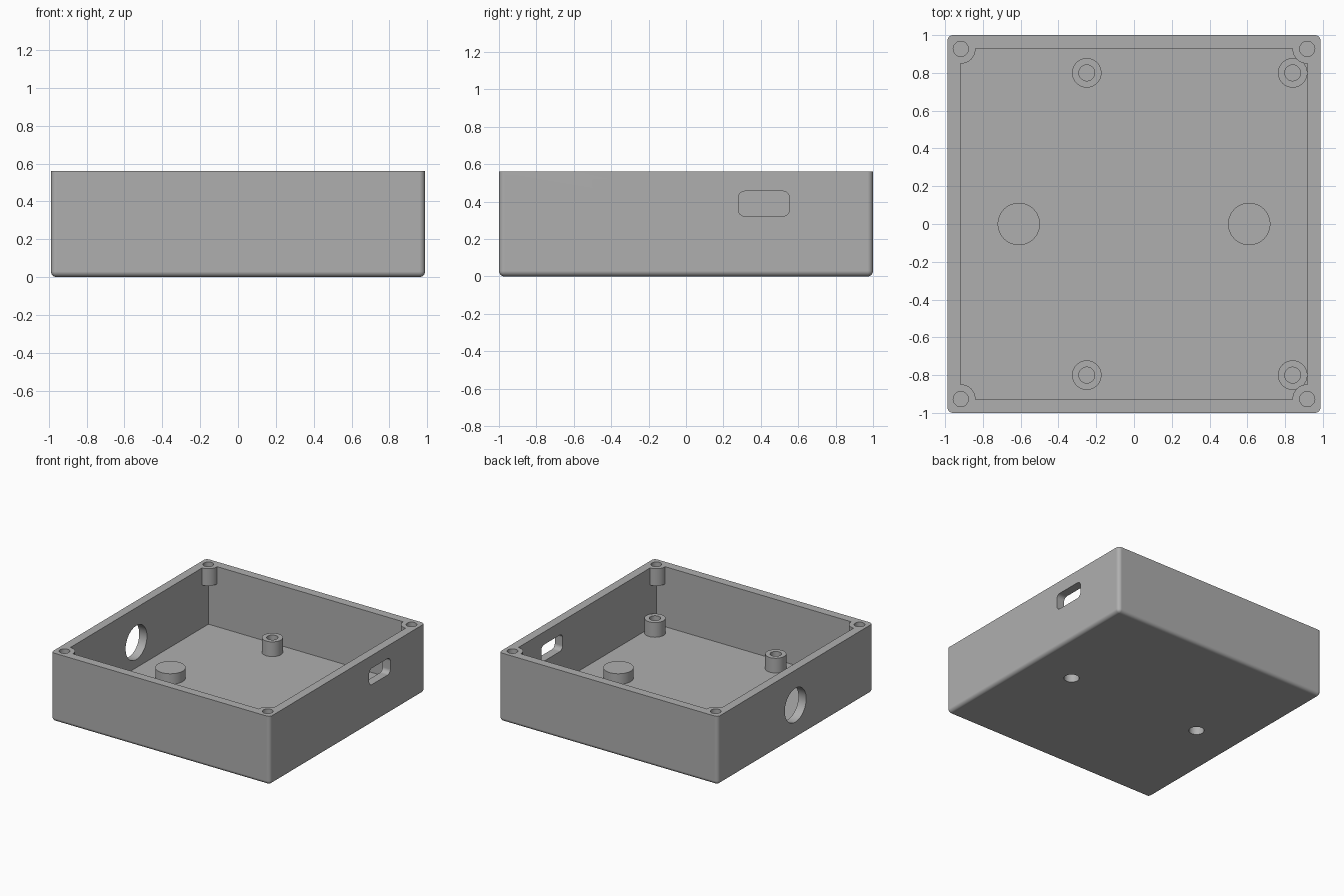
import bpy, bmesh, math
from mathutils import Matrix

if "Cube" in bpy.data.objects:
    bpy.data.objects.remove(bpy.data.objects["Cube"], do_unlink=True)

HX, HY, H = 0.988, 1.0, 0.56     # outer half sizes and height
WALL, FLOOR = 0.07, 0.07
FILLET = 0.03

grey = bpy.data.materials.new("case grey")
grey.use_nodes = True
grey.diffuse_color = (0.43, 0.43, 0.43, 1)
grey.node_tree.nodes["Principled BSDF"].inputs["Base Color"].default_value = grey.diffuse_color


def finish(name, bm):
    mesh = bpy.data.meshes.new(name)
    bm.to_mesh(mesh)
    bm.free()
    mesh.materials.append(grey)
    obj = bpy.data.objects.new(name, mesh)
    bpy.context.collection.objects.link(obj)
    return obj


def box(name, x, y, z, fillet=0, pick=None):
    """Box from three (low, high) ranges; edges chosen by pick are rounded."""
    bm = bmesh.new()
    size = [b - a for a, b in (x, y, z)]
    mid = [(a + b) / 2 for a, b in (x, y, z)]
    bmesh.ops.create_cube(bm, size=1, matrix=Matrix.Translation(mid) @ Matrix.Diagonal((*size, 1)))
    if fillet:
        edges = [e for e in bm.edges if pick(e)]
        bmesh.ops.bevel(bm, geom=edges, offset=fillet, segments=6, profile=0.5, affect='EDGES')
    return finish(name, bm)


def cylinder(name, x, y, low, high, radius, axis='Z'):
    """Cylinder between two heights, or along x at height y when axis is X."""
    bm = bmesh.new()
    bmesh.ops.create_cone(bm, cap_ends=True, segments=48, radius1=radius, radius2=radius,
                          depth=high - low)
    mid = (low + high) / 2
    if axis == 'X':
        place = Matrix.Translation((mid, x, y)) @ Matrix.Rotation(math.pi / 2, 4, 'Y')
    else:
        place = Matrix.Translation((x, y, mid))
    bm.transform(place)
    return finish(name, bm)


def cut(target, cutters):
    """Subtract the cutters, bake the result and remove the cutters."""
    for c in cutters:
        mod = target.modifiers.new("cut", 'BOOLEAN')
        mod.operation, mod.solver, mod.object = 'DIFFERENCE', 'EXACT', c
    graph = bpy.context.evaluated_depsgraph_get()
    mesh = bpy.data.meshes.new_from_object(target.evaluated_get(graph))
    target.modifiers.clear()
    target.data = mesh
    for c in cutters:
        bpy.data.objects.remove(c, do_unlink=True)


def along(edge, axis):
    a, b = (v.co for v in edge.verts)
    return abs((a - b)[axis]) > 1e-4 and sum(abs(t) > 1e-4 for t in (a - b)) == 1


corners = [(sx * 0.917, sy * 0.927) for sx in (-1, 1) for sy in (-1, 1)]
boss_spots = [-0.61, 0.61]

# Tray: rounded block, sharp only around the top rim
tray = box("tray", (-HX, HX), (-HY, HY), (0, H), FILLET,
           lambda e: along(e, 2) or max(v.co.z for v in e.verts) < 0.01)

# Cavity leaves hanging quarter-round screw posts in the corners
cavity = box("cavity", (WALL - HX, HX - WALL), (WALL - HY, HY - WALL), (FLOOR, H + 0.1))
cut(cavity, [cylinder("post", x, y, 0.42, H + 0.2, 0.078) for x, y in corners])
cut(tray, [cavity])

# Screw holes, round port, rounded slot and holes through the floor
openings = [cylinder("screw_hole", x, y, 0.44, H + 0.1, 0.04) for x, y in corners]
openings.append(cylinder("round_port", 0, 0.275, -HX - 0.1, -HX + 0.2, 0.138, 'X'))
openings.append(box("slot", (HX - 0.2, HX + 0.1), (0.28, 0.553), (0.322, 0.456), 0.035,
                    lambda e: along(e, 0)))
openings += [cylinder("floor_hole", x, 0, -0.1, FLOOR + 0.05, 0.057) for x in boss_spots]
cut(tray, openings)
parts = [tray]

# Hollow board standoffs
for row, y in (("front", -0.8), ("back", 0.8)):
    for side, x in (("right", -0.25), ("left", 0.84)):
        standoff = cylinder(f"{row}_{side}_standoff", x, y, FLOOR, 0.19, 0.078)
        cut(standoff, [cylinder("bore", x, y, 0, 0.3, 0.042)])
        parts.append(standoff)

# Closed bosses above the floor holes
for side, x in zip(("right", "left"), boss_spots):
    boss = cylinder(f"{side}_floor_boss", x, 0, FLOOR, 0.155, 0.112)
    cut(boss, [cylinder("bore", x, 0, 0, 0.125, 0.057)])
    parts.append(boss)

# Smooth rounds with crisp flat faces
bpy.ops.object.select_all(action='DESELECT')
for p in parts:
    p.select_set(True)
bpy.context.view_layer.objects.active = tray
bpy.ops.object.shade_smooth_by_angle(angle=math.radians(30))
for p in parts:
    mod = p.modifiers.new("flat_normals", 'WEIGHTED_NORMAL')
    mod.keep_sharp = True
